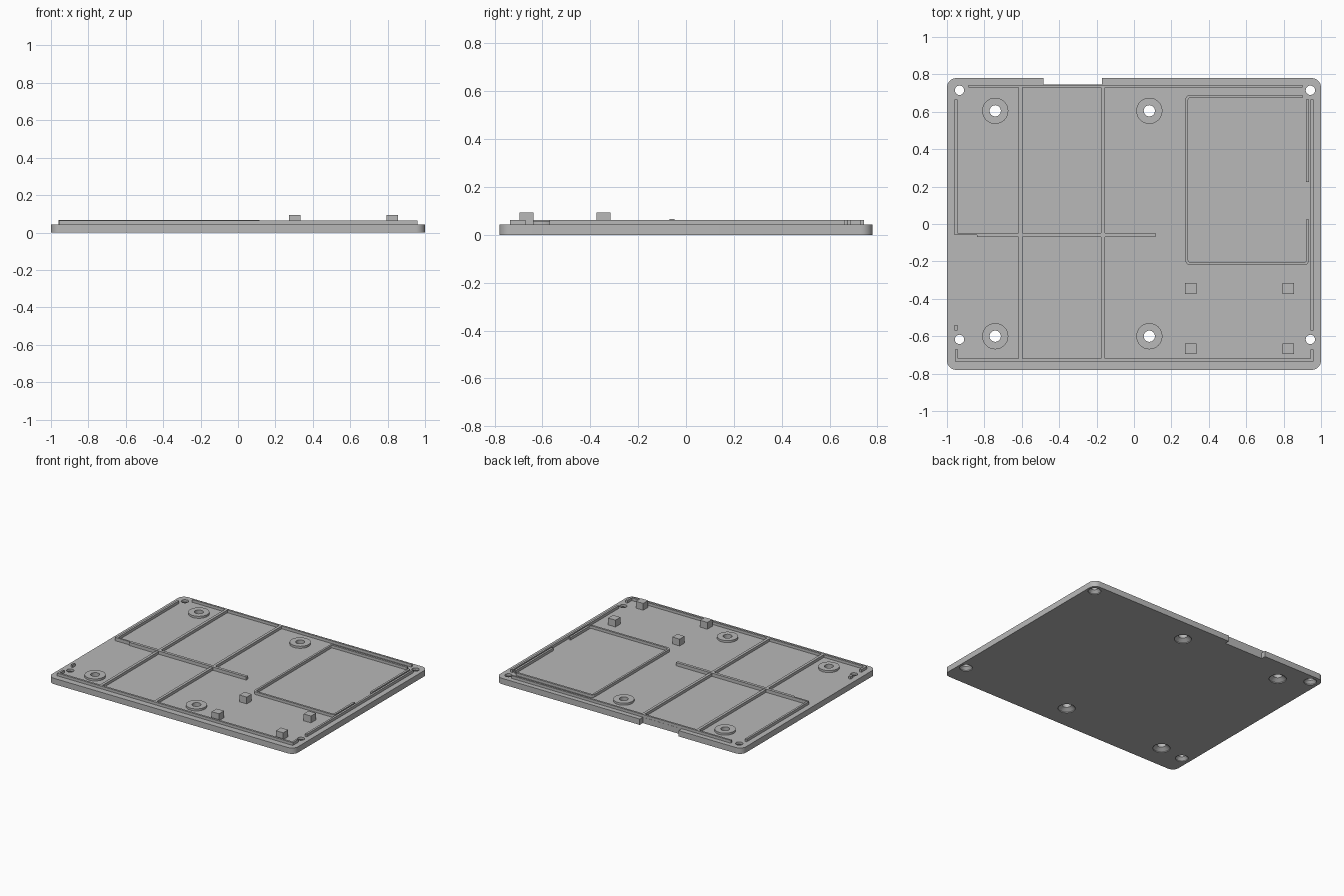
import bpy, bmesh, math

cube = bpy.data.objects.get("Cube")
if cube:
    bpy.data.objects.remove(cube, do_unlink=True)

PLATE, RIB = 0.043, 0.063

grey = bpy.data.materials.new("light grey plastic")
grey.use_nodes = True
grey.diffuse_color = (0.48, 0.48, 0.48, 1)
grey.node_tree.nodes["Principled BSDF"].inputs["Base Color"].default_value = grey.diffuse_color


def finish(name, bm):
    bmesh.ops.recalc_face_normals(bm, faces=bm.faces)
    mesh = bpy.data.meshes.new(name)
    bm.to_mesh(mesh)
    bm.free()
    mesh.materials.append(grey)
    ob = bpy.data.objects.new(name, mesh)
    bpy.context.collection.objects.link(ob)
    return ob


def smooth(ob):
    bpy.ops.object.select_all(action='DESELECT')
    ob.select_set(True)
    bpy.context.view_layer.objects.active = ob
    bpy.ops.object.shade_smooth_by_angle(angle=math.radians(35))


def prism(name, outline, z0, z1):
    bm = bmesh.new()
    face = bm.faces.new([bm.verts.new((x, y, z0)) for x, y in outline])
    top = bmesh.ops.extrude_face_region(bm, geom=[face])
    bmesh.ops.translate(bm, vec=(0, 0, z1 - z0),
                        verts=[v for v in top["geom"] if isinstance(v, bmesh.types.BMVert)])
    return finish(name, bm)


def box(name, x0, x1, y0, y1, z1=RIB):
    return prism(name, [(x0, y0), (x1, y0), (x1, y1), (x0, y1)], PLATE, z1)


def arc(cx, cy, r, start, end, n=8):
    return [(cx + r * math.cos(math.radians(start + (end - start) * i / n)),
             cy + r * math.sin(math.radians(start + (end - start) * i / n))) for i in range(n + 1)]


def lathe(name, profile, x, y, closed=False, n=32):
    bm = bmesh.new()
    rings = [[bm.verts.new((x + r * math.cos(math.tau * i / n), y + r * math.sin(math.tau * i / n), z))
              for i in range(n)] for r, z in profile]
    pairs = list(zip(rings, rings[1:])) + ([(rings[-1], rings[0])] if closed else [])
    for a, b in pairs:
        for i in range(n):
            bm.faces.new((a[i], a[(i + 1) % n], b[(i + 1) % n], b[i]))
    if not closed:
        bm.faces.new(rings[0])
        bm.faces.new(rings[-1])
    return finish(name, bm)


# Base plate with rounded corners and a notch in the back edge
X, Y, R = 1.0, 0.78, 0.05
outline = (arc(-X + R, -Y + R, R, 180, 270) + arc(X - R, -Y + R, R, 270, 360)
           + arc(X - R, Y - R, R, 0, 90)
           + [(-0.17, Y), (-0.17, 0.745), (-0.485, 0.745), (-0.485, Y)]
           + arc(-X + R, Y - R, R, 90, 180))
plate = prism("base_plate", outline, 0, PLATE)

# Countersunk screw holes, raised bosses around the inner four
mounts = [(x, y) for x in (-0.742, 0.082) for y in (-0.6, 0.605)]
corners = [(x, y) for x in (-0.933, 0.943) for y in (-0.617, 0.715)]
for holes, r, wide in ((mounts, 0.03, 0.058), (corners, 0.025, 0.043)):
    for x, y in holes:
        cutter = lathe("screw_hole_cutter",
                       [(wide, -0.01), (wide, 0.006), (r, 0.026), (r, 0.1)], x, y)
        cutter.hide_render = True
        cutter.hide_set(True)
        mod = plate.modifiers.new("screw_hole", 'BOOLEAN')
        mod.operation, mod.solver, mod.object = 'DIFFERENCE', 'EXACT', cutter
bpy.context.view_layer.objects.active = plate
plate.select_set(True)
for mod in list(plate.modifiers):
    bpy.ops.object.modifier_apply(modifier=mod.name)
for ob in [o for o in bpy.data.objects if o.name.startswith("screw_hole_cutter")]:
    bpy.data.objects.remove(ob, do_unlink=True)
smooth(plate)
for x, y in mounts:
    smooth(lathe("screw_boss", [(0.03, PLATE), (0.07, PLATE), (0.07, 0.058), (0.03, 0.058)],
                 x, y, closed=True))

# Rim ribs following the plate edge
T = 0.015
box("front_rim", -0.957, 0.96, -0.735, -0.72)
box("front_rim_right_return", -0.957, -0.957 + T, -0.72, -0.67)
box("front_rim_left_return", 0.96 - T, 0.96, -0.72, -0.67)
box("back_rim", -0.885, 0.9, 0.73, 0.744)
box("right_rim", -0.96, -0.96 + T, -0.048, 0.665)
box("right_rim_stub", -0.96, -0.96 + T, -0.57, -0.54)
box("left_rim", 0.96 - T, 0.96, -0.57, 0.665)

# Stiffening ribs across the floor, the cross rib split between them
for x in (-0.607, -0.166):
    box("long_rib", x - 0.01, x + 0.01, -0.72, 0.73)
box("cross_rib_tail", -0.96, -0.84, -0.06, -0.048, 0.067)
box("cross_rib", -0.84, 0.115, -0.069, -0.048, 0.067)

# Compartment wall, open on part of its outer side
x0, x1, y0, y1, r = 0.275, 0.935, -0.22, 0.69, 0.025
outer = [(0.9, y1)] + arc(x0 + r, y1 - r, r, 90, 180, 4) + arc(x0 + r, y0 + r, r, 180, 270, 4) \
    + arc(x1 - r, y0 + r, r, 270, 360, 4) + [(x1, 0.025)]
q = r - T
inner = [(0.9, y1 - T)] + arc(x0 + r, y1 - r, q, 90, 180, 4) + arc(x0 + r, y0 + r, q, 180, 270, 4) \
    + arc(x1 - r, y0 + r, q, 270, 360, 4) + [(x1 - T, 0.025)]
prism("compartment_wall", outer + inner[::-1], PLATE, RIB)
box("compartment_back_wall", x1 - T, x1, 0.225, 0.665)

# Four square support posts
for x in (0.303, 0.825):
    for y in (-0.345, -0.667):
        box("support_post", x - 0.03, x + 0.03, y - 0.029, y + 0.029, 0.093)
